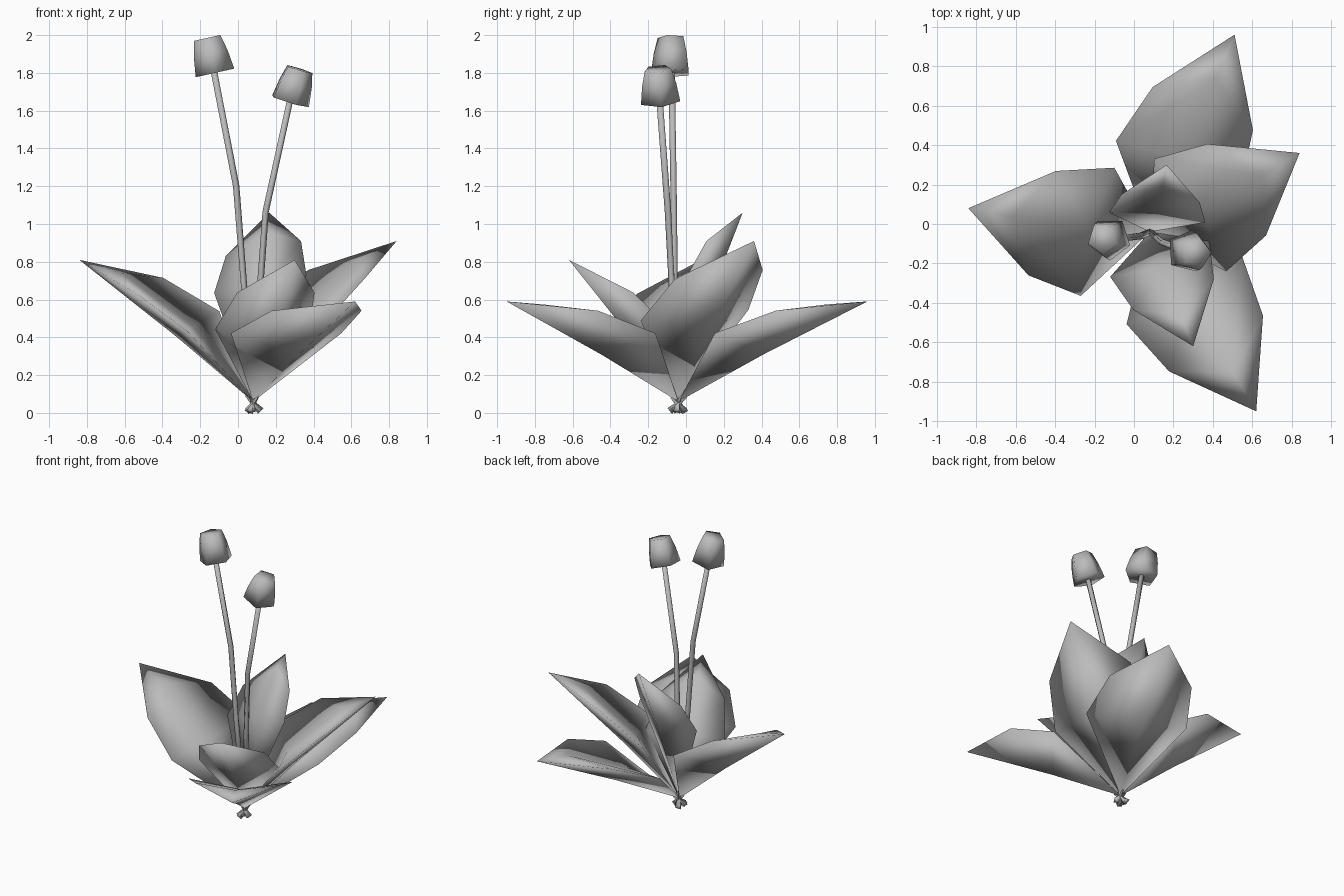
import bpy, math
from mathutils import Vector, Matrix

if "Cube" in bpy.data.objects:
    bpy.data.objects.remove(bpy.data.objects["Cube"], do_unlink=True)

grey = bpy.data.materials.new("plain_grey")
grey.use_nodes = True
tone = (0.5, 0.5, 0.5, 1)
grey.diffuse_color = tone
grey.node_tree.nodes["Principled BSDF"].inputs["Base Color"].default_value = tone

ROOT = Vector((0.08, -0.04, 0.06))


def make(name, verts, faces):
    mesh = bpy.data.meshes.new(name)
    mesh.from_pydata(verts, [], faces)
    mesh.materials.append(grey)
    mesh.shade_smooth()
    obj = bpy.data.objects.new(name, mesh)
    bpy.context.collection.objects.link(obj)


def rings(name, path, radii, sides):
    """Capped tube of polygon rings along a path."""
    verts, faces = [], []
    pts = [Vector(p) for p in path]
    for i, p in enumerate(pts):
        along = pts[min(i + 1, len(pts) - 1)] - pts[max(i - 1, 0)]
        turn = along.to_track_quat('Z', 'Y')
        for k in range(sides):
            a = 2 * math.pi * k / sides
            verts.append(p + turn @ Vector((math.cos(a), math.sin(a), 0)) * radii[i])
    for i in range(len(pts) - 1):
        for k in range(sides):
            a, b = i * sides + k, i * sides + (k + 1) % sides
            faces.append((a, b, b + sides, a + sides))
    faces.append(tuple(reversed(range(sides))))
    faces.append(tuple(range(len(verts) - sides, len(verts))))
    make(name, verts, faces)


def leaf(name, tip, width=1.0, roll=0.0, skew=0.0, base=ROOT):
    """Closed pointed leaf: nearly flat top, raised rim and a keel below."""
    d = Vector(tip) - base
    scale = d.length / 1.2
    d.normalize()
    side = d.cross(Vector((0, 0, 1))).normalized()
    side = Matrix.Rotation(-roll, 3, d) @ side
    up = side.cross(d)

    def at(s, lat, n):
        return base + d * (s * scale + skew * lat) + (side * lat + up * n) * width

    # Root, tip, two top midrib points, keel, then two rim points per side
    verts = [ROOT, at(1.2, 0, 0), at(0.5, 0, 0.11), at(0.98, 0, 0.09), at(0.54, 0, 0.01)]
    for sign in (1, -1):
        verts += [at(0.475, sign * 0.34, 0.17), at(0.815, sign * 0.277, 0.135)]
    faces = []
    for near, far, flip in ((5, 6, 1), (7, 8, -1)):
        half = [(0, near, 2), (2, near, far, 3), (3, far, 1),
                (0, 4, near), (4, far, near), (4, 1, far)]
        faces += [f[::flip] for f in half]
    make(name, verts, faces)

    # Pointed stub under the leaf
    end = ROOT - Vector((d.x * 0.05, d.y * 0.05, 0.05))
    rings(name + "_stub", [end, ROOT + d * 0.05], [0.024, 0.005], 3)


# Leaves
leaf("left_side_leaf", (0.84, 0.36, 0.91), roll=-0.12)
leaf("right_side_leaf", (-0.84, 0.08, 0.81), roll=0.2)
leaf("back_leaf", (0.51, 0.96, 0.59))
leaf("front_leaf", (0.62, -0.95, 0.59))
leaf("inner_front_leaf", (0.30, -0.62, 0.81), width=0.79)
leaf("inner_back_leaf", (0.165, 0.30, 1.06), width=0.72, skew=0.15,
     base=Vector((0.12, 0.045, 0.365)))

# Stalks
rings("tall_stalk", [ROOT, (0.03, -0.06, 0.68), (-0.01, -0.065, 1.2), (-0.13, -0.075, 1.82)],
      [0.018] * 4, 5)
rings("short_stalk", [ROOT, (0.12, -0.075, 0.70), (0.145, -0.095, 1.065), (0.275, -0.14, 1.66)],
      [0.018] * 4, 5)


# Flower heads: tapered five-sided cups
def flower(name, low, high):
    low, high = Vector(low), Vector(high)
    path = [low.lerp(high, t) for t in (0, 0.55, 1)]
    rings(name, path, [0.11, 0.096, 0.075], 5)


flower("tall_flower", (-0.122, -0.075, 1.80), (-0.163, -0.075, 1.985))
flower("short_flower", (0.27, -0.137, 1.65), (0.322, -0.15, 1.82))
